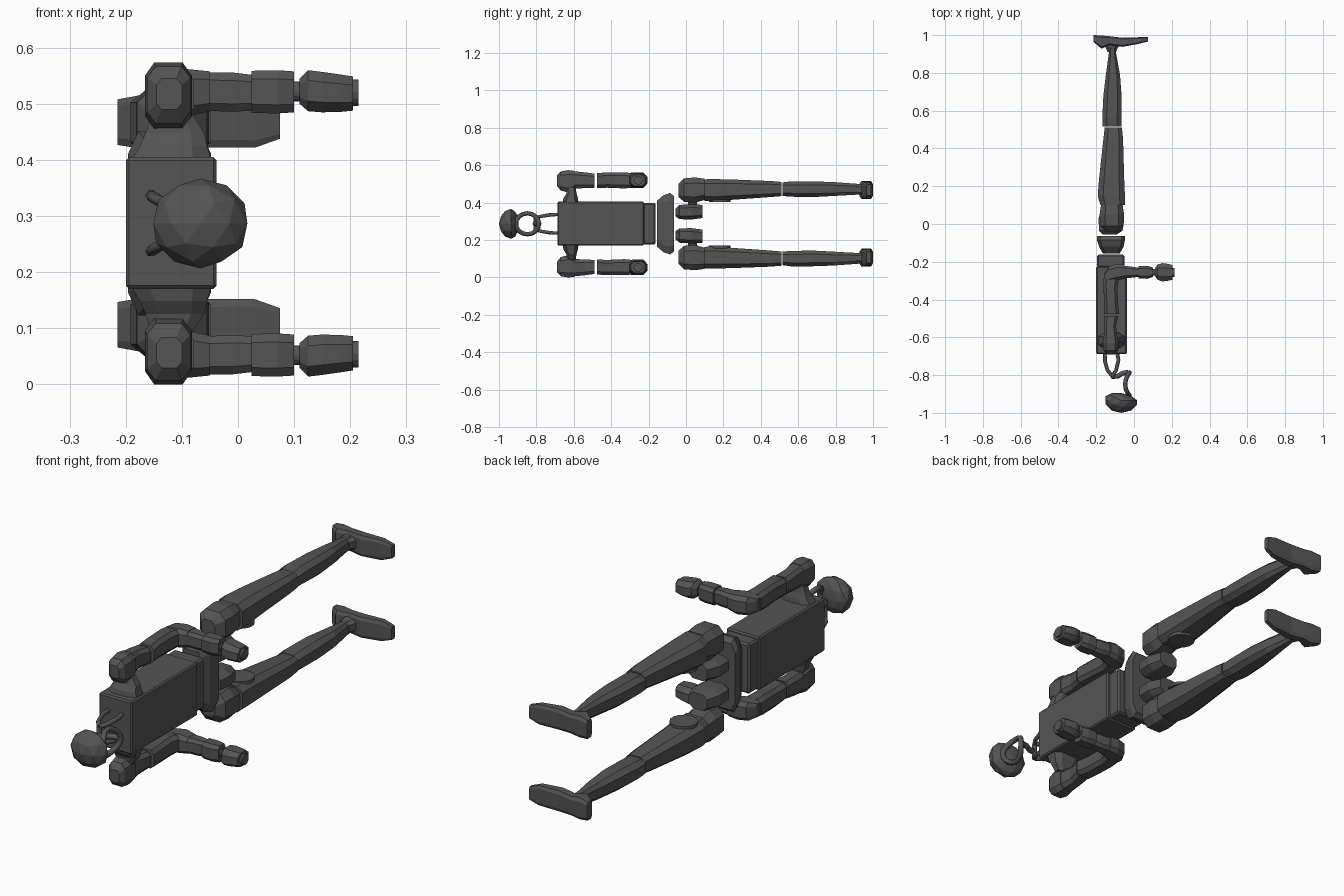
import bpy, bmesh, math
from mathutils import Vector, Matrix

MID = 0.287  # the body lies along y; left and right halves mirror across z = MID
dark = bpy.data.materials.new("dark_grey")
dark.diffuse_color = (0.09, 0.09, 0.09, 1)


def finish(name, bm):
    bmesh.ops.recalc_face_normals(bm, faces=bm.faces)
    me = bpy.data.meshes.new(name)
    bm.to_mesh(me)
    bm.free()
    me.materials.append(dark)
    ob = bpy.data.objects.new(name, me)
    bpy.context.collection.objects.link(ob)
    return ob


def loft(name, axis, sections, c=0.55, pair=True):
    """Skin chamfered rectangles (t, a0, a1, b0, b1) placed along an axis."""
    order = {'y': lambda t, a, b: (a, t, b), 'x': lambda t, a, b: (t, a, b),
             'z': lambda t, a, b: (a, b, t)}[axis]
    unit = [(1, c), (c, 1), (-c, 1), (-1, c), (-1, -c), (-c, -1), (c, -1), (1, -c)]
    for side in ((1, -1) if pair else (1,)):
        bm = bmesh.new()
        rings = []
        for t, a0, a1, b0, b1 in sections:
            ring = []
            for u, v in unit:
                p = Vector(order(t, (a0 + a1) / 2 + u * (a1 - a0) / 2,
                                 (b0 + b1) / 2 + v * (b1 - b0) / 2))
                p.z = MID + side * (p.z - MID)
                ring.append(bm.verts.new(p))
            rings.append(ring)
        for r, s in zip(rings, rings[1:]):
            for i in range(8):
                j = (i + 1) % 8
                bm.faces.new((r[i], r[j], s[j], s[i]))
        bm.faces.new(rings[0])
        bm.faces.new(rings[-1])
        finish(name + ("" if not pair else "_left" if side > 0 else "_right"), bm)


def tube(name, pts, radius, closed=False):
    cu = bpy.data.curves.new(name, 'CURVE')
    cu.dimensions = '3D'
    cu.bevel_depth = radius
    cu.bevel_resolution = 1
    cu.use_fill_caps = True
    sp = cu.splines.new('POLY')
    sp.points.add(len(pts) - 1)
    for p, co in zip(sp.points, pts):
        p.co = (*co, 1)
    sp.use_cyclic_u = closed
    cu.materials.append(dark)
    bpy.context.collection.objects.link(bpy.data.objects.new(name, cu))


def box(name, x0, x1, y0, y1, z0, z1, bevel):
    bm = bmesh.new()
    bmesh.ops.create_cube(bm, size=1)
    for v in bm.verts:
        v.co = ((x0 + x1) / 2 + v.co.x * (x1 - x0), (y0 + y1) / 2 + v.co.y * (y1 - y0),
                (z0 + z1) / 2 + v.co.z * (z1 - z0))
    bmesh.ops.bevel(bm, geom=bm.edges[:], offset=bevel, segments=1, affect='EDGES')
    finish(name, bm)


def disc(name, centre, radius, depth, axis):
    for side in (1, -1):
        bm = bmesh.new()
        c = Vector(centre)
        c.z = MID + side * (c.z - MID)
        rot = Matrix.Rotation(math.pi / 2, 4, 'Y') if axis == 'x' else Matrix()
        bmesh.ops.create_cone(bm, cap_ends=True, segments=14, radius1=radius, radius2=radius,
                              depth=depth, matrix=Matrix.Translation(c) @ rot)
        finish(name + ("_left" if side > 0 else "_right"), bm)


# Head: faceted dome, flattened on the neck side
bm = bmesh.new()
bmesh.ops.create_icosphere(bm, subdivisions=2, radius=1)
for v in bm.verts:
    x, y, z = v.co
    v.co = (-0.067 + 0.088 * x, -0.935 + (0.04 if y > 0 else 0.065) * y - 0.012 * x * (y > 0),
            MID + 0.08 * z)
finish("head_dome", bm)

# Face ring, jaw strap and neck bars
tube("face_ring", [(-0.035 + 0.012 * math.cos(a * 2), -0.848 + 0.062 * math.cos(a),
                    MID + 0.056 * math.sin(a))
                   for a in [i * math.tau / 16 for i in range(16)]], 0.012, True)
tube("jaw_strap", [(-0.03, -0.785, MID), (-0.06, -0.79, MID), (-0.085, -0.805, MID),
                   (-0.12, -0.808, MID)], 0.013)
tube("neck_yoke", [(-0.115, -0.805, MID - 0.035), (-0.115, -0.805, MID + 0.035)], 0.012)
for s in (-1, 1):
    tube("neck_bar_back", [(-0.155, -0.68, MID + s * 0.05), (-0.153, -0.73, MID + s * 0.048),
                           (-0.14, -0.775, MID + s * 0.04), (-0.115, -0.805, MID + s * 0.033)], 0.01)
    tube("neck_bar_front", [(-0.09, -0.68, MID + s * 0.05), (-0.082, -0.72, MID + s * 0.048),
                            (-0.095, -0.775, MID + s * 0.04), (-0.115, -0.805, MID + s * 0.033)], 0.01)

# Torso and pelvis
box("chest", -0.2, -0.038, -0.688, -0.225, 0.17, 0.405, 0.006)
box("abdomen", -0.196, -0.05, -0.23, -0.162, 0.176, 0.398, 0.008)
loft("pelvis", 'y', [(-0.155, -0.165, -0.075, 0.165, 0.41), (-0.12, -0.185, -0.055, 0.135, 0.44),
                     (-0.085, -0.196, -0.048, 0.123, 0.452), (-0.063, -0.196, -0.048, 0.14, 0.434)],
     0.75, False)

# Hips
loft("inner_hip", 'y', [(-0.055, -0.165, -0.09, 0.325, 0.37), (-0.035, -0.185, -0.06, 0.312, 0.388),
                        (0.03, -0.188, -0.055, 0.31, 0.392), (0.088, -0.165, -0.075, 0.318, 0.388)])
loft("hip_joint", 'y', [(-0.04, -0.15, -0.085, 0.43, 0.5), (-0.01, -0.18, -0.055, 0.405, 0.53),
                        (0.05, -0.182, -0.052, 0.4, 0.535), (0.1, -0.175, -0.06, 0.415, 0.528)])
loft("hip_axle", 'z', [(0.385, -0.14, -0.1, 0.01, 0.06), (0.41, -0.14, -0.1, 0.01, 0.06)])

# Legs and feet
loft("thigh", 'y', [(0.1, -0.178, -0.048, 0.41, 0.525), (0.15, -0.192, -0.048, 0.408, 0.526),
                    (0.24, -0.185, -0.052, 0.415, 0.524), (0.45, -0.162, -0.058, 0.43, 0.516),
                    (0.51, -0.155, -0.064, 0.435, 0.511)], 0.6)
disc("thigh_cover", (-0.115, 0.18, 0.411), 0.058, 0.014, 'z')
loft("shin", 'y', [(0.515, -0.166, -0.066, 0.436, 0.508), (0.56, -0.168, -0.066, 0.432, 0.514),
                   (0.68, -0.162, -0.066, 0.43, 0.514), (0.79, -0.149, -0.074, 0.436, 0.51),
                   (0.955, -0.126, -0.104, 0.445, 0.498)], 0.55)
loft("foot", 'x', [(-0.215, 0.965, 1.0, 0.427, 0.508), (-0.172, 0.928, 0.998, 0.42, 0.516),
                   (-0.13, 0.948, 0.994, 0.426, 0.51), (-0.06, 0.938, 0.986, 0.422, 0.513),
                   (0.03, 0.955, 0.989, 0.422, 0.51), (0.075, 0.966, 0.99, 0.438, 0.496)], 0.7)
loft("ankle", 'y', [(0.91, -0.14, -0.095, 0.445, 0.495), (0.97, -0.165, -0.07, 0.435, 0.502)])

# Shoulders and arms
loft("shoulder_mount", 'z', [(0.4, -0.19, -0.048, -0.66, -0.575), (0.425, -0.175, -0.055, -0.655, -0.578),
                             (0.448, -0.165, -0.06, -0.64, -0.585), (0.48, -0.155, -0.08, -0.635, -0.59)])
loft("shoulder", 'y', [(-0.69, -0.145, -0.1, 0.49, 0.545), (-0.67, -0.162, -0.085, 0.465, 0.567),
                       (-0.63, -0.166, -0.082, 0.455, 0.574), (-0.595, -0.16, -0.085, 0.467, 0.57)], 0.6)
loft("upper_arm", 'y', [(-0.6, -0.16, -0.088, 0.475, 0.568), (-0.54, -0.158, -0.095, 0.478, 0.562),
                        (-0.488, -0.158, -0.085, 0.48, 0.555)], 0.6)
loft("lower_sleeve", 'y', [(-0.477, -0.158, -0.078, 0.478, 0.558), (-0.42, -0.158, -0.085, 0.48, 0.562),
                           (-0.33, -0.162, -0.088, 0.476, 0.562), (-0.29, -0.163, -0.08, 0.48, 0.558)], 0.6)
loft("elbow", 'x', [(-0.16, -0.3, -0.265, 0.49, 0.548), (-0.135, -0.31, -0.225, 0.48, 0.56),
                    (-0.09, -0.3, -0.212, 0.478, 0.562), (-0.05, -0.29, -0.215, 0.487, 0.558)], 0.6)
loft("forearm", 'x', [(-0.06, -0.288, -0.22, 0.488, 0.556), (-0.01, -0.284, -0.226, 0.486, 0.556),
                      (0.024, -0.28, -0.232, 0.488, 0.552)], 0.6)
loft("wrist_block", 'x', [(0.024, -0.288, -0.222, 0.484, 0.559), (0.07, -0.29, -0.222, 0.483, 0.56),
                          (0.1, -0.28, -0.23, 0.485, 0.558)], 0.6)
disc("wrist_pin", (0.105, -0.255, 0.522), 0.018, 0.03, 'x')
loft("hand", 'x', [(0.11, -0.275, -0.235, 0.5, 0.545), (0.125, -0.295, -0.215, 0.487, 0.56),
                   (0.15, -0.304, -0.207, 0.485, 0.557), (0.185, -0.3, -0.212, 0.486, 0.552),
                   (0.205, -0.295, -0.218, 0.488, 0.549)], 0.5)
disc("hand_cap", (0.205, -0.256, 0.52), 0.024, 0.02, 'x')
